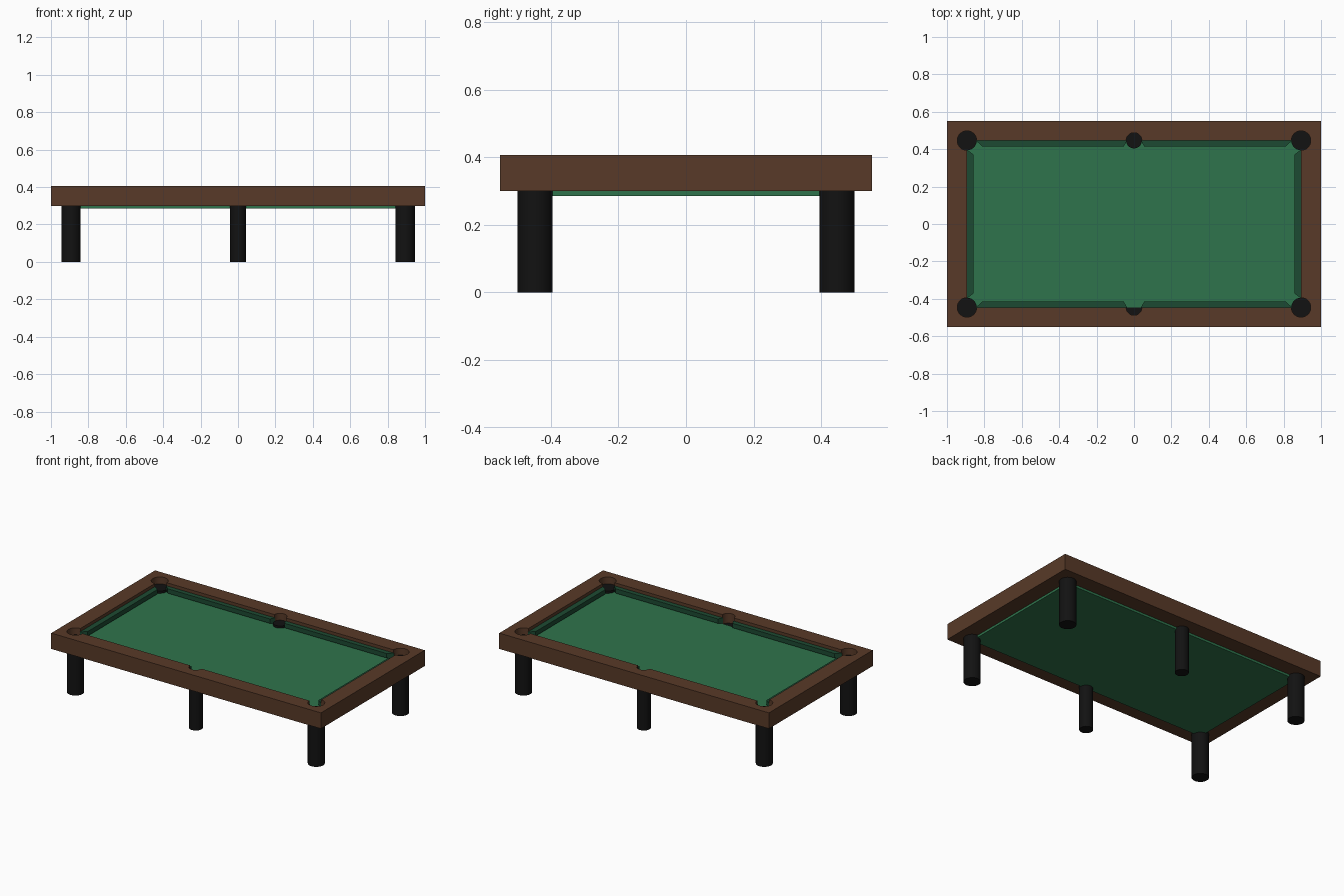
import bpy, bmesh, math

if "Cube" in bpy.data.objects:
    bpy.data.objects.remove(bpy.data.objects["Cube"])

OX, OY = 0.893, 0.446            # inner opening half sizes (pocket centres)
R_CORNER, R_MID = 0.052, 0.042   # pocket / leg radii
SEG = 32


def material(name, rgb):
    m = bpy.data.materials.new(name)
    m.diffuse_color = (*rgb, 1)
    m.use_nodes = True
    m.node_tree.nodes["Principled BSDF"].inputs["Base Color"].default_value = m.diffuse_color
    return m


WOOD = material("wood", (0.098, 0.042, 0.021))
CLOTH = material("cloth", (0.028, 0.175, 0.072))
CUSHION = material("cushion_cloth", (0.012, 0.068, 0.032))
BLACK = material("black", (0.006, 0.006, 0.006))


def smooth(ob):
    bpy.ops.object.select_all(action='DESELECT')
    ob.select_set(True)
    bpy.context.view_layer.objects.active = ob
    bpy.ops.object.shade_smooth_by_angle(angle=math.radians(30))


def slab(name, outlines, z0, z1, mat):
    """Extrude flat outlines (first is outer, others are holes)."""
    cu = bpy.data.curves.new(name, 'CURVE')
    cu.dimensions = '2D'
    cu.fill_mode = 'BOTH'
    cu.extrude = (z1 - z0) / 2
    for pts in outlines:
        sp = cu.splines.new('POLY')
        sp.points.add(len(pts) - 1)
        for p, (x, y) in zip(sp.points, pts):
            p.co = (x, y, 0, 1)
        sp.use_cyclic_u = True
    ob = bpy.data.objects.new(name, cu)
    bpy.context.collection.objects.link(ob)
    ob.location.z = (z0 + z1) / 2
    bpy.ops.object.select_all(action='DESELECT')
    ob.select_set(True)
    bpy.context.view_layer.objects.active = ob
    bpy.ops.object.convert(target='MESH')
    ob = bpy.context.object
    bm = bmesh.new()
    bm.from_mesh(ob.data)
    bmesh.ops.remove_doubles(bm, verts=bm.verts, dist=1e-5)
    bmesh.ops.recalc_face_normals(bm, faces=bm.faces)
    bm.to_mesh(ob.data)
    bm.free()
    ob.data.materials.clear()
    ob.data.materials.append(mat)
    smooth(ob)
    return ob


def arc(cx, cy, r, start, sweep):
    n = round(SEG * sweep / 360)
    return [(cx + r * math.cos(math.radians(start + sweep * i / n)),
             cy + r * math.sin(math.radians(start + sweep * i / n))) for i in range(n + 1)]


# Wooden frame: rectangle with an opening that bulges into six pockets
inner = (arc(OX, -OY, R_CORNER, 180, 270) + arc(OX, OY, R_CORNER, 270, 270)
         + arc(0, OY, R_MID, 0, 180) + arc(-OX, OY, R_CORNER, 0, 270)
         + arc(-OX, -OY, R_CORNER, 90, 270) + arc(0, -OY, R_MID, 180, 180))
slab("frame", [[(-1, -0.55), (1, -0.55), (1, 0.55), (-1, 0.55)], inner], 0.30, 0.406, WOOD)

# Playing bed with clipped corners
c = 0.045
slab("bed", [[(-OX + c, -OY), (OX - c, -OY), (OX, -OY + c), (OX, OY - c),
              (OX - c, OY), (-OX + c, OY), (-OX, OY - c), (-OX, -OY + c)]], 0.285, 0.345, CLOTH)


# Legs, which also close the pockets
def leg(name, x, y, r, top):
    bpy.ops.mesh.primitive_cylinder_add(vertices=SEG, radius=r, depth=top,
                                        location=(x, y, top / 2))
    ob = bpy.context.object
    ob.name = name
    ob.data.materials.append(BLACK)
    smooth(ob)


for sy, fb in ((-1, "front"), (1, "back")):
    for sx, lr in ((-1, "left"), (1, "right")):
        leg(f"{fb}_{lr}_leg", sx * OX, sy * OY, R_CORNER, 0.36)
    leg(f"{fb}_middle_leg", 0, sy * OY, R_MID, 0.36 if sy > 0 else 0.34)


# Cushions: undercut profile swept between two slanted ends
PROFILE = [(0, 0.346), (0, 0.385), (1, 0.385), (1, 0.355)]   # (0 outer / 1 inner, z)


def cushion(name, ends, place):
    bm = bmesh.new()
    rings = [[bm.verts.new(place(o + (i - o) * t, t, z)) for t, z in PROFILE]
             for o, i in ends]
    n = len(PROFILE)
    for k in range(n):
        j = (k + 1) % n
        bm.faces.new((rings[0][k], rings[0][j], rings[1][j], rings[1][k]))
    for ring in rings:
        bm.faces.new(ring)
    bmesh.ops.recalc_face_normals(bm, faces=bm.faces)
    me = bpy.data.meshes.new(name)
    bm.to_mesh(me)
    bm.free()
    me.materials.append(CUSHION)
    bpy.context.collection.objects.link(bpy.data.objects.new(name, me))


for sy, fb in ((-1, "front"), (1, "back")):
    for sx, lr in ((-1, "left"), (1, "right")):
        cushion(f"{fb}_{lr}_cushion", [(0.038, 0.054), (0.845, 0.812)],
                lambda u, t, z: (sx * u, sy * (OY - 0.031 * t), z))
for sx, lr in ((-1, "left"), (1, "right")):
    cushion(f"{lr}_end_cushion", [(-0.398, -0.37), (0.398, 0.37)],
            lambda u, t, z: (sx * (OX - 0.036 * t), u, z))
